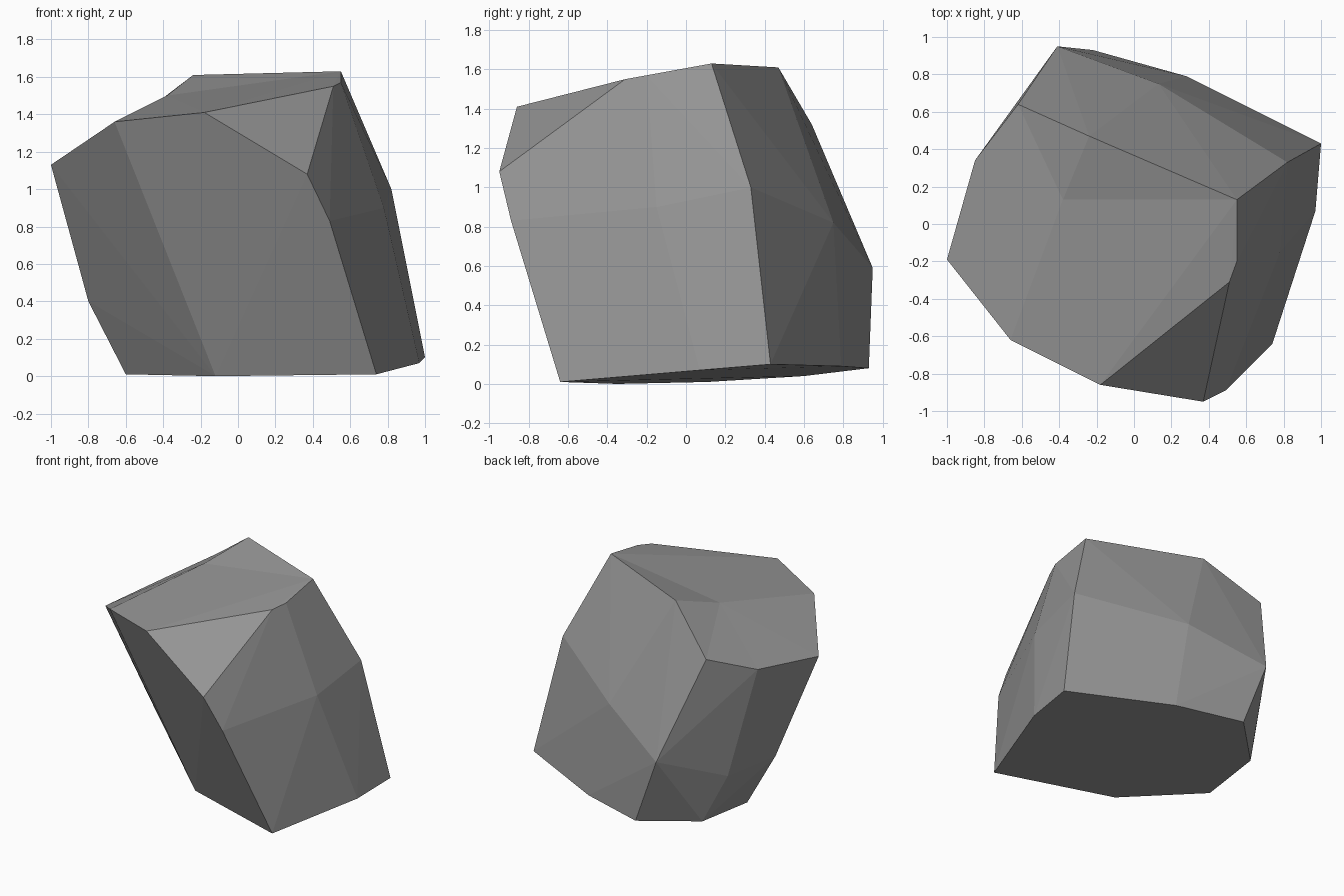
import bpy
import bmesh
from mathutils import Vector

# Remove the default object
default_cube = bpy.data.objects.get("Cube")
if default_cube:
    bpy.data.objects.remove(default_cube, do_unlink=True)


def make_material(name, color):
    material = bpy.data.materials.new(name)
    material.use_nodes = True
    material.diffuse_color = color
    material.node_tree.nodes["Principled BSDF"].inputs["Base Color"].default_value = color
    return material


def make_boulder(name, corner_groups, dents, material):
    """Wrap the corners in a faceted shell, then press the dented corners inward."""
    bm = bmesh.new()
    for group in corner_groups:
        for corner in group:
            bm.verts.new(corner)
    for corner, push in dents:
        bm.verts.new(Vector(corner) - Vector(push))
    hull = bmesh.ops.convex_hull(bm, input=bm.verts[:])
    unused = [item for item in hull["geom_interior"] if isinstance(item, bmesh.types.BMVert)]
    bmesh.ops.delete(bm, geom=unused, context="VERTS")
    for corner, push in dents:
        start = Vector(corner) - Vector(push)
        nearest = min(bm.verts, key=lambda vert: (vert.co - start).length)
        nearest.co = corner
    bmesh.ops.recalc_face_normals(bm, faces=bm.faces[:])
    mesh = bpy.data.meshes.new(name)
    bm.to_mesh(mesh)
    bm.free()
    mesh.materials.append(material)
    boulder = bpy.data.objects.new(name, mesh)
    bpy.context.collection.objects.link(boulder)
    return boulder


# Underside outline
base = [(.74, -.64, .01), (-.12, -.35, 0), (-.6, .11, .01), (-.56, .6, .04),
        (-.22, .93, .08), (.28, .79, .09), (1, .43, .1), (.97, .07, .07)]

# Bulges around the middle
middle = [(-.8, .05, .4), (-.7, .49, .385), (-.41, .95, .59), (.13, .75, .82),
          (.82, .33, 1), (.78, -.15, .9), (.49, -.89, .83)]

# Shoulder where the sides turn into the top
shoulder = [(.37, -.95, 1.08), (-.18, -.86, 1.41), (-.66, -.62, 1.36),
            (-1, -.19, 1.13), (-.85, .34, 1.19), (-.62, .64, 1.32)]

# Crest
crest = [(.51, -.31, 1.55), (.55, -.2, 1.57), (.55, .13, 1.63), (-.24, .47, 1.61)]

# Shallow hollow in the top
hollow = [((-.38, .13, 1.5), (0, 0, -.06))]

stone_grey = make_material("stone grey", (.3, .3, .3, 1))
make_boulder("boulder", (base, middle, shoulder, crest), hollow, stone_grey)
